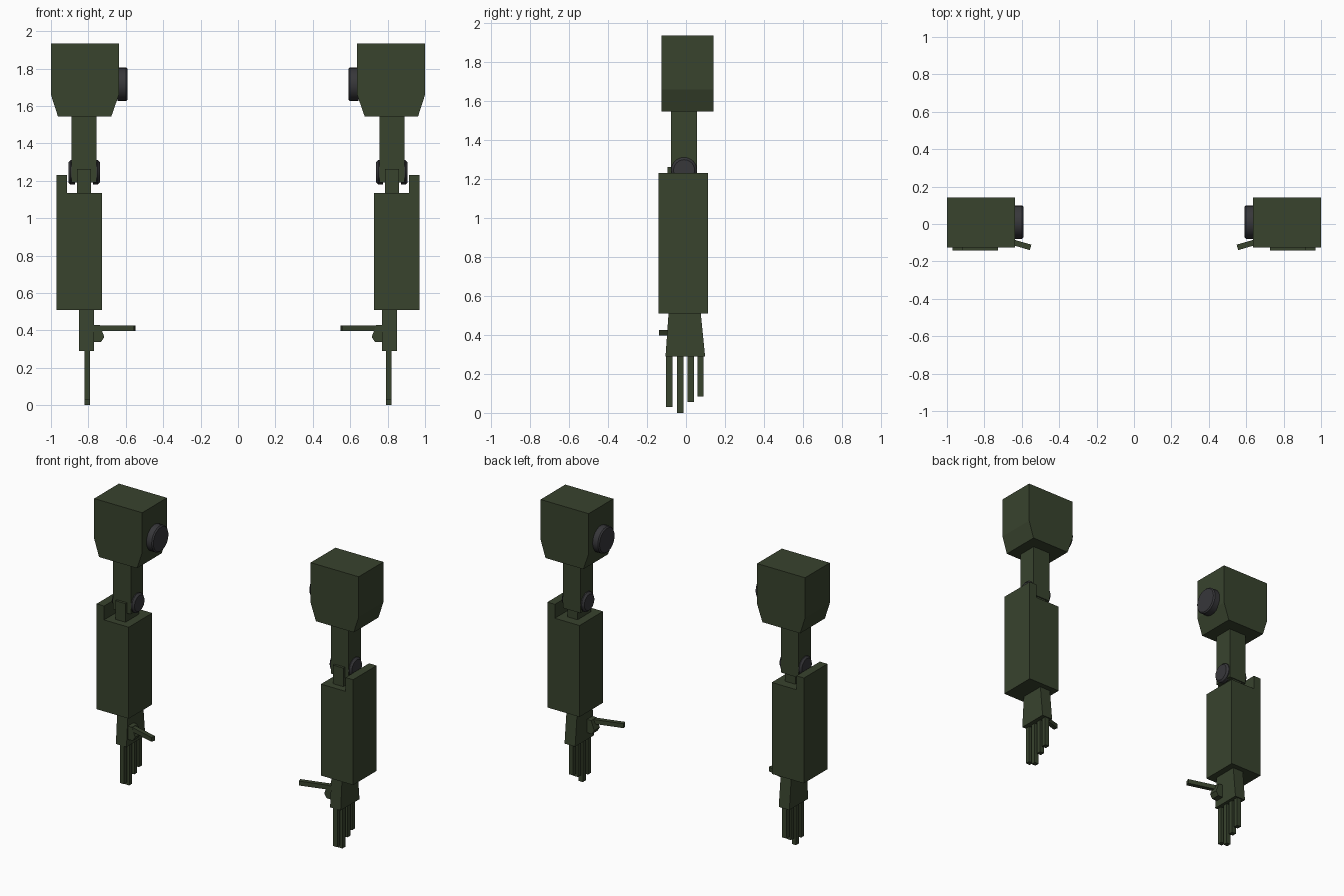
import bpy, math
from mathutils import Vector

if "Cube" in bpy.data.objects:
    bpy.data.objects.remove(bpy.data.objects["Cube"])


def material(name, rgb):
    m = bpy.data.materials.new(name)
    m.diffuse_color = (*rgb, 1)
    m.use_nodes = True
    m.node_tree.nodes["Principled BSDF"].inputs["Base Color"].default_value = m.diffuse_color
    return m


GREEN = material("olive_green", (0.04, 0.056, 0.027))
GREY = material("dark_grey", (0.038, 0.038, 0.042))


def finish(name, verts, faces, mat):
    me = bpy.data.meshes.new(name)
    me.from_pydata(verts, [], faces)
    me.materials.append(mat)
    ob = bpy.data.objects.new(name, me)
    bpy.context.collection.objects.link(ob)
    # consistent outward normals
    import bmesh
    bm = bmesh.new()
    bm.from_mesh(me)
    bmesh.ops.recalc_face_normals(bm, faces=bm.faces)
    bm.to_mesh(me)
    bm.free()
    return ob


def loft(name, rings, mat):
    """Closed solid through rings of equal point count."""
    n = len(rings[0])
    verts = [p for r in rings for p in r]
    faces = [tuple(range(n)), tuple(range(len(verts) - n, len(verts)))]
    for k in range(len(rings) - 1):
        for i in range(n):
            j = (i + 1) % n
            faces.append((k * n + i, k * n + j, (k + 1) * n + j, (k + 1) * n + i))
    return finish(name, verts, faces, mat)


def plate(name, side, outline, y0, y1):
    """Front outline (x, z) extruded along y."""
    return loft(name, [[(side * x, y, z) for x, z in outline] for y in (y0, y1)], GREEN)


def box(name, side, x0, x1, y0, y1, z0, z1):
    return plate(name, side, [(x0, z0), (x1, z0), (x1, z1), (x0, z1)], y0, y1)


def disc(name, side, x0, x1, y, z, r, bevel0, bevel1, sides=24):
    """Disc along x with chamfered rims."""
    profile = [(x0, r - bevel0), (x0 + bevel0, r), (x1 - bevel1, r), (x1, r - bevel1)]
    rings = []
    for x, rad in profile:
        rings.append([(side * x, y + rad * math.cos(2 * math.pi * i / sides),
                       z + rad * math.sin(2 * math.pi * i / sides)) for i in range(sides)])
    ob = loft(name, rings, GREY)
    bpy.context.view_layer.objects.active = ob
    ob.select_set(True)
    bpy.ops.object.shade_smooth_by_angle(angle=math.radians(30))
    ob.select_set(False)


for label, s in (("left", 1), ("right", -1)):
    # shoulder block with tapered underside, and its mounting disc
    plate(label + "_shoulder", s, [(0.637, 1.935), (1.0, 1.935), (1.0, 1.66),
                                   (0.963, 1.545), (0.677, 1.545), (0.637, 1.66)], -0.125, 0.142)
    disc(label + "_shoulder_joint", s, 0.59, 0.645, 0.01, 1.716, 0.089, 0.008, 0.002)

    # upper arm and elbow
    box(label + "_upper_arm", s, 0.757, 0.89, -0.077, 0.057, 1.19, 1.56)
    disc(label + "_elbow_inner_disc", s, 0.738, 0.775, -0.01, 1.245, 0.066, 0.012, 0.002)
    disc(label + "_elbow_outer_disc", s, 0.872, 0.907, -0.01, 1.245, 0.066, 0.002, 0.012)
    box(label + "_elbow_bracket", s, 0.785, 0.862, -0.094, 0.05, 1.12, 1.262)

    # forearm casing with raised outer wall
    plate(label + "_forearm", s, [(0.727, 0.51), (0.97, 0.51), (0.97, 1.23),
                                  (0.913, 1.23), (0.913, 1.135), (0.727, 1.135)], -0.142, 0.112)

    # palm flares toward the fingers
    loft(label + "_palm", [[(s * x, y, z) for x, y in
                            ((0.77, y0), (0.85, y0), (0.85, y1), (0.77, y1))]
                           for z, y0, y1 in ((0.29, -0.105, 0.098), (0.52, -0.089, 0.075))], GREEN)

    # fingers
    for i, (y, z) in enumerate(((-0.086, 0.03), (-0.03, 0.0), (0.024, 0.055), (0.074, 0.085))):
        box(f"{label}_finger_{i + 1}", s, 0.79, 0.822, y - 0.016, y + 0.016, z, 0.3)

    # thumb base and thumb pointing inward and forward
    plate(label + "_thumb_base", s, [(0.775, 0.337), (0.733, 0.337), (0.715, 0.365),
                                     (0.738, 0.428), (0.775, 0.428)], -0.09, -0.03)
    a, b = Vector((0.75, -0.068)), Vector((0.553, -0.125))
    d = (b - a).normalized()
    n = Vector((-d.y, d.x)) * 0.015
    loft(label + "_thumb", [[(s * p.x, p.y, z) for p in (a + n, b + n, b - n, a - n)]
                            for z in (0.396, 0.426)], GREEN)
